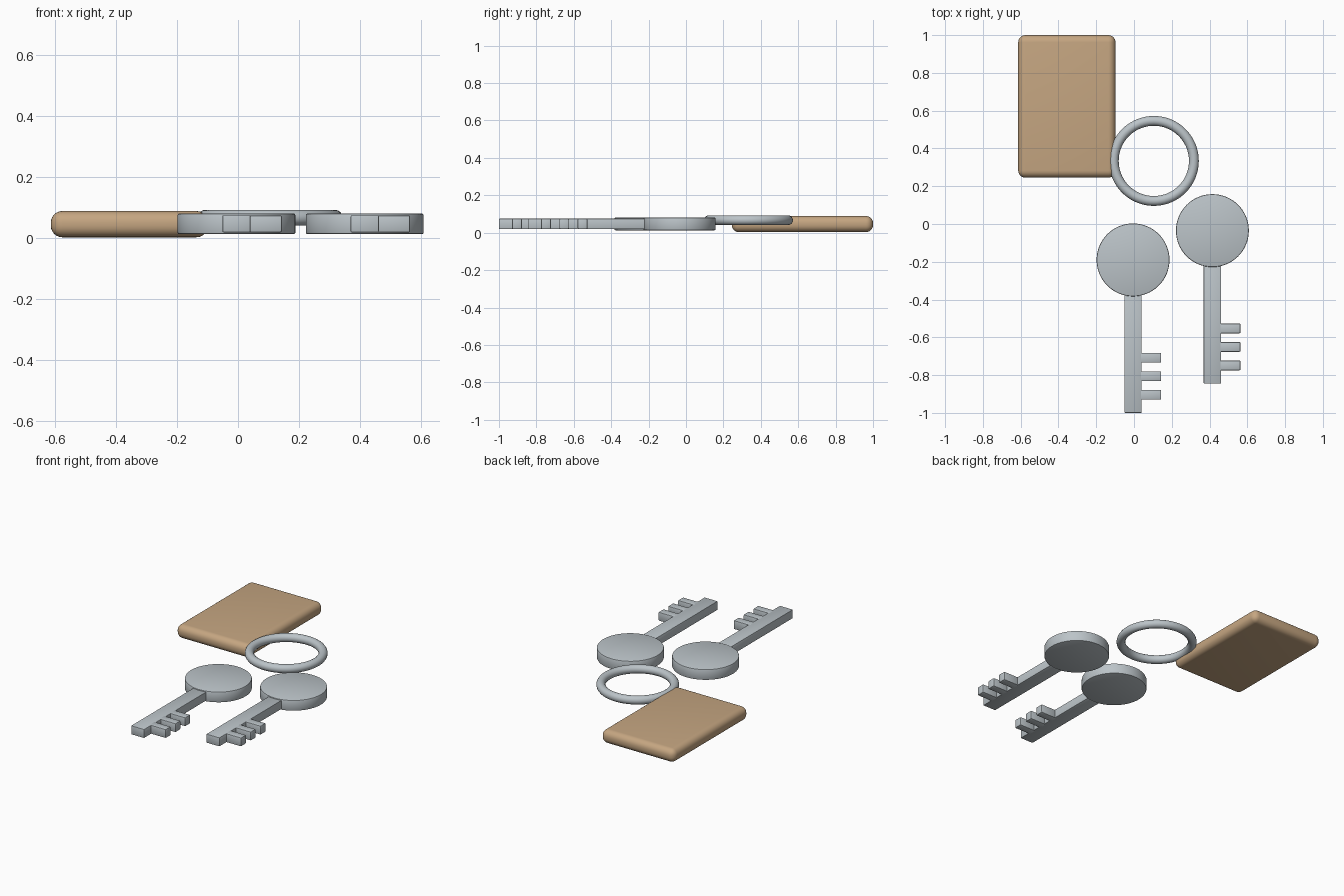
import bpy, math

if "Cube" in bpy.data.objects:
    bpy.data.objects.remove(bpy.data.objects["Cube"])

STEEL = (0.50, 0.55, 0.58, 1)
LEATHER = (0.56, 0.38, 0.22, 1)


def material(name, color):
    m = bpy.data.materials.new(name)
    m.diffuse_color = color
    m.use_nodes = True
    m.node_tree.nodes["Principled BSDF"].inputs["Base Color"].default_value = m.diffuse_color
    return m


steel = material("steel", STEEL)
leather = material("leather", LEATHER)


def finish(name, mat, bevel=0.0, segments=2, angle=35):
    ob = bpy.context.object
    ob.name = name
    ob.data.materials.append(mat)
    if bevel:
        mod = ob.modifiers.new("soft_edges", 'BEVEL')
        mod.width = bevel
        mod.segments = segments
        mod.limit_method = 'ANGLE'
        bpy.ops.object.modifier_apply(modifier=mod.name)
    bpy.ops.object.shade_smooth_by_angle(angle=math.radians(angle))
    return ob


def box(name, x0, x1, y0, y1, z0, z1, mat, bevel, segments=2):
    bpy.ops.mesh.primitive_cube_add(
        size=1, location=((x0 + x1) / 2, (y0 + y1) / 2, (z0 + z1) / 2))
    bpy.context.object.scale = (x1 - x0, y1 - y0, z1 - z0)
    bpy.ops.object.transform_apply(location=False, rotation=False, scale=True)
    return finish(name, mat, bevel, segments)


# Leather tag with generously rounded edges
box("leather_tag", -0.613, -0.098, 0.245, 1.0, 0.003, 0.089, leather, 0.038, 6)

# Split ring resting on the corner of the tag
bpy.ops.mesh.primitive_torus_add(
    location=(0.105, 0.334, 0.067), major_radius=0.212, minor_radius=0.026,
    major_segments=72, minor_segments=16)
finish("key_ring", steel)


def key(prefix, x, y):
    # Round disc head
    bpy.ops.mesh.primitive_cylinder_add(
        vertices=64, radius=0.193, depth=0.068, location=(x, y, 0.047))
    finish(prefix + "_head", steel, 0.006)
    # Straight blade
    box(prefix + "_blade", x - 0.046, x + 0.046, y - 0.81, y - 0.16,
        0.019, 0.075, steel, 0.004)
    # Three teeth on the right side of the blade
    for i in range(3):
        ty = y - 0.518 - i * 0.098
        box(f"{prefix}_tooth_{i + 1}", x + 0.03, x + 0.149,
            ty - 0.026, ty + 0.026, 0.019, 0.075, steel, 0.006)


key("left_key", -0.005, -0.19)
key("right_key", 0.415, -0.035)
